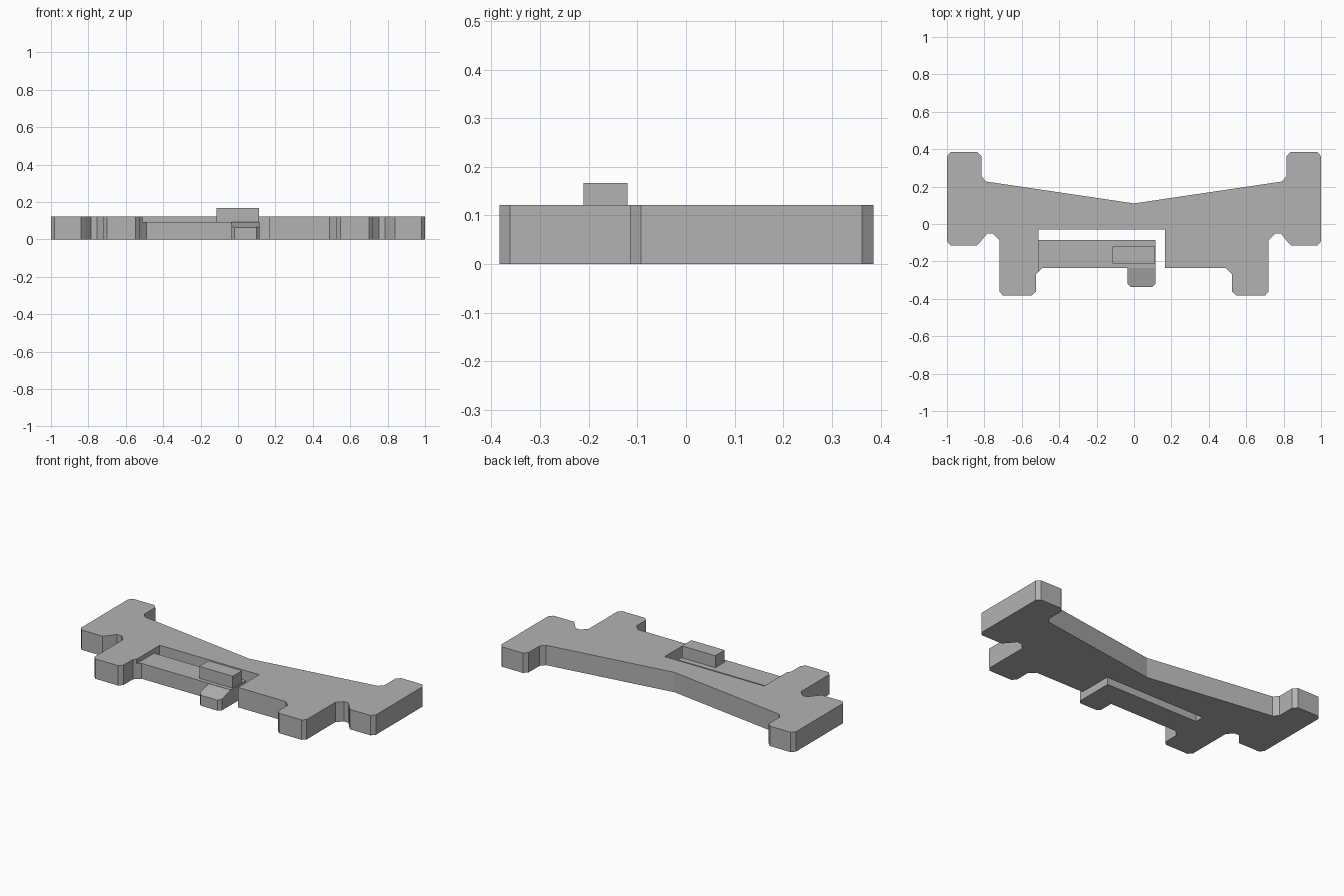
import bpy
import bmesh

cube = bpy.data.objects.get("Cube")
if cube:
    bpy.data.objects.remove(cube, do_unlink=True)

grey = bpy.data.materials.new("plain grey")
grey.use_nodes = True
colour = (0.45, 0.45, 0.45, 1)
grey.diffuse_color = colour
grey.node_tree.nodes["Principled BSDF"].inputs["Base Color"].default_value = colour


def prism(name, outline, bottom, top):
    """Extrude an outline upward; top is a function giving the height at y."""
    bm = bmesh.new()
    base = bm.faces.new([bm.verts.new((x, y, bottom)) for x, y in outline])
    extruded = bmesh.ops.extrude_face_region(bm, geom=[base])["geom"]
    for v in extruded:
        if isinstance(v, bmesh.types.BMVert):
            v.co.z = top(v.co.y)
    bmesh.ops.recalc_face_normals(bm, faces=bm.faces)
    mesh = bpy.data.meshes.new(name)
    bm.to_mesh(mesh)
    bm.free()
    mesh.materials.append(grey)
    obj = bpy.data.objects.new(name, mesh)
    bpy.context.collection.objects.link(obj)
    return obj


# Left and right outlines of the plate, from the rear waist round to the front leg
half = [(0.79, 0.227), (0.815, 0.255), (0.815, 0.362), (0.838, 0.385),
        (0.98, 0.385), (1, 0.362), (1, -0.093), (0.98, -0.115),
        (0.84, -0.115), (0.817, -0.09), (0.785, -0.05), (0.755, -0.05),
        (0.72, -0.085), (0.72, -0.362), (0.70, -0.383), (0.547, -0.383),
        (0.525, -0.362), (0.525, -0.27)]
mirrored = [(-x, y) for x, y in half]

# Main plate with the open latch slot
slot = [(-0.51, -0.254), (-0.51, -0.03), (0.165, -0.03),
        (0.165, -0.235), (0.49, -0.235)]
prism("plate", [(0, 0.11)] + mirrored + slot + half[::-1], 0, lambda y: 0.122)

# Thin springy arm in the slot
prism("latch_arm", [(-0.51, -0.254), (-0.49, -0.235), (0.115, -0.235),
                    (0.115, -0.085), (-0.51, -0.085)], 0, lambda y: 0.094)

# Sloped catch at the free end of the arm
prism("latch_catch", [(-0.035, -0.235), (-0.035, -0.318), (-0.018, -0.337),
                      (0.098, -0.337), (0.115, -0.318), (0.115, -0.235)],
      0, lambda y: 0.092 + (y + 0.235) * 0.27)

# Raised thumb button
prism("thumb_button", [(-0.115, -0.211), (0.112, -0.211),
                       (0.112, -0.12), (-0.115, -0.12)], 0.094, lambda y: 0.167)
